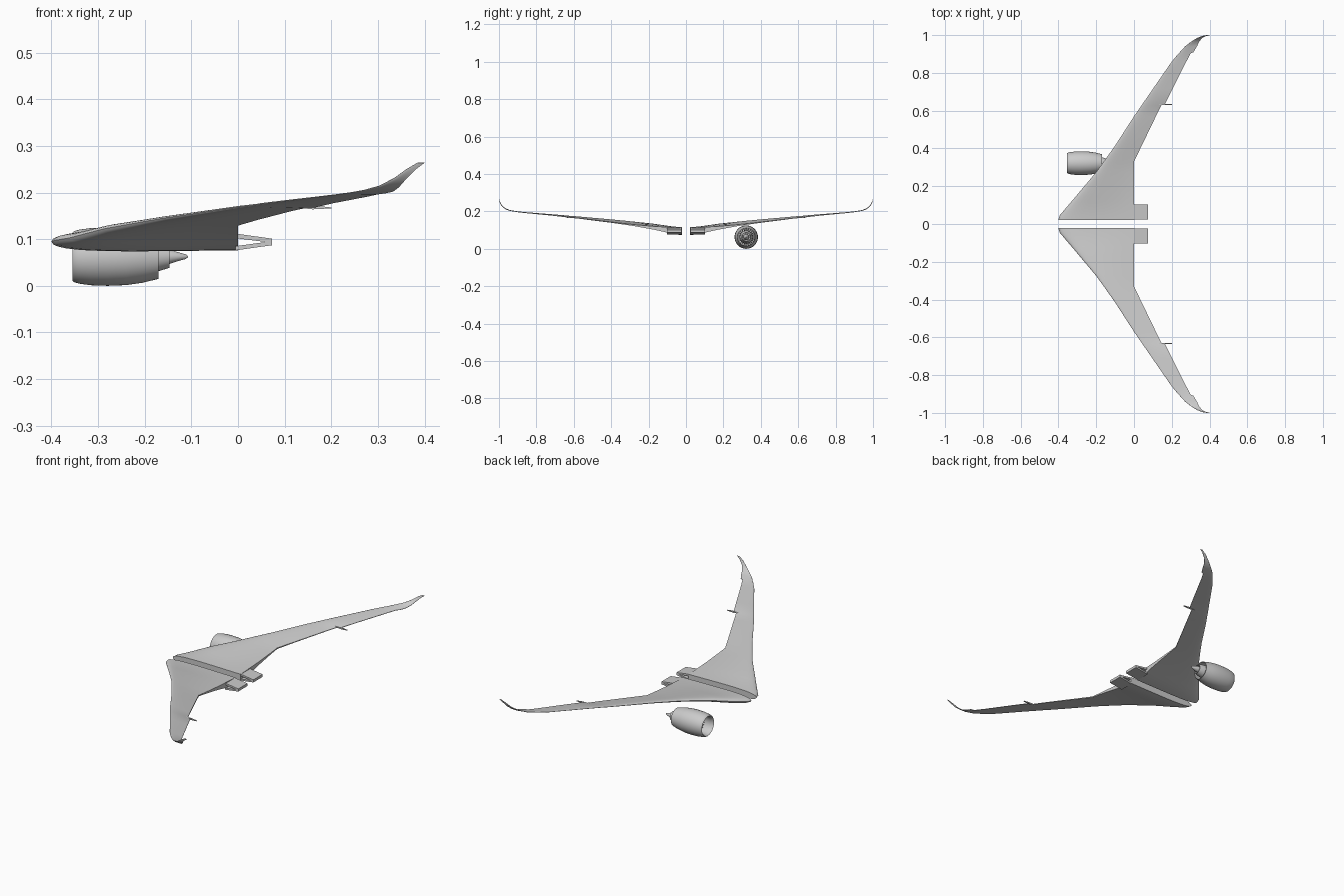
import bpy, bmesh, math
from mathutils import Vector

if "Cube" in bpy.data.objects:
    bpy.data.objects.remove(bpy.data.objects["Cube"])

grey = bpy.data.materials.new("light_grey")
grey.diffuse_color = (0.6, 0.6, 0.6, 1)
grey.use_nodes = True
grey.node_tree.nodes["Principled BSDF"].inputs["Base Color"].default_value = grey.diffuse_color


def make(name, bm, angle=35, mirror=False):
    bmesh.ops.recalc_face_normals(bm, faces=bm.faces)
    me = bpy.data.meshes.new(name)
    bm.to_mesh(me)
    bm.free()
    me.materials.append(grey)
    ob = bpy.data.objects.new(name, me)
    bpy.context.collection.objects.link(ob)
    bpy.ops.object.select_all(action='DESELECT')
    ob.select_set(True)
    bpy.context.view_layer.objects.active = ob
    bpy.ops.object.shade_smooth_by_angle(angle=math.radians(angle))
    if mirror:
        m = ob.modifiers.new("mirror", 'MIRROR')
        m.use_axis = (False, True, False)
        m.use_mirror_merge = False
    return ob


def loft(rings, bm):
    vs = [[bm.verts.new(p) for p in r] for r in rings]
    n = len(vs[0])
    for a, b in zip(vs, vs[1:]):
        for i in range(n):
            j = (i + 1) % n
            bm.faces.new((a[i], a[j], b[j], b[i]))
    return vs


def prism(name, pts, y0, y1, mirror=True):
    """Extrude an (x, z) outline along y."""
    bm = bmesh.new()
    a, b = loft([[(x, y, z) for x, z in pts] for y in (y0, y1)], bm)
    bm.faces.new(a)
    bm.faces.new(b)
    return make(name, bm, 30, mirror)


def lathe(name, prof, closed=False, seg=48):
    """Spin an (x, radius) profile round the engine axis."""
    bm = bmesh.new()
    rings = []
    for x, r in prof:
        rings.append([(x, EY + r * math.cos(2 * math.pi * k / seg),
                       EZ + r * math.sin(2 * math.pi * k / seg)) for k in range(seg)])
    if closed:
        rings.append(rings[0])
    vs = loft(rings, bm)
    if closed:
        bmesh.ops.remove_doubles(bm, verts=bm.verts, dist=1e-6)
    else:
        bm.faces.new(vs[0])
        bm.faces.new(vs[-1])
    return make(name, bm)


# Wing stations: y, leading x, leading z, trailing x, trailing z, half thickness, trailing half thickness
stations = [
    (.022, -.400, .095, .000, .094, .026, .018),
    (.045, -.394, .097, .000, .095, .026, .018),
    (.085, -.360, .103, .000, .099, .025, .016),
    (.120, -.330, .111, .000, .104, .023, .013),
    (.170, -.288, .122, .000, .111, .020, .009),
    (.275, -.200, .138, .000, .125, .014, .004),
    (.330, -.160, .145, .000, .132, .012, .003),
    (.415, -.100, .154, .041, .143, .010, .002),
    (.570, .000, .169, .116, .162, .007, .0015),
    (.628, .040, .174, .144, .168, .006, .0015),
    (.634, .044, .175, .163, .169, .006, .0015),
    (.715, .100, .182, .204, .178, .005, .001),
    (.860, .200, .194, .277, .192, .0035, .001),
    (.903, .236, .199, .300, .197, .003, .001),
    (.910, .243, .200, .315, .199, .003, .001),
    (.940, .270, .205, .333, .203, .003, .001),
    (.965, .302, .214, .345, .212, .003, .001),
    (.985, .335, .231, .360, .229, .003, .001),
    (.995, .361, .250, .380, .249, .0025, .001),
    (1.0, .385, .264, .400, .264, .001, .0005),
]
chord = [0, .01, .035, .08, .16, .28, .42, .58, .74, .88, 1]
bm = bmesh.new()
rings = []
for i, (y, xl, zl, xt, zt, t, te) in enumerate(stations):
    a, b = stations[max(i - 1, 0)], stations[min(i + 1, len(stations) - 1)]
    d = Vector((b[0] - a[0], b[2] - a[2])).normalized()
    if y < .9:
        d = Vector((1, 0))
    ny, nz = -d.y, d.x                       # section normal follows the winglet curve
    up, low = [], []
    for u in chord:
        h = t * 2.6 * (math.sqrt(u) - u) * (1 - .35 * u) + te * u
        h = min(h, t) if u < .5 else h
        c = Vector((xl + (xt - xl) * u, y, zl + (zt - zl) * u))
        o = Vector((0, ny, nz)) * h
        up.append(c + o)
        low.append(c - o)
    rings.append(up + low[:0:-1])
vs = loft(rings, bm)
bm.faces.new(vs[0])
bm.faces.new(vs[-1])
top = max(v.co.y for v in bm.verts)
for v in bm.verts:
    v.co.y = min(v.co.y, 1.0)
make("wing", bm, 40, True)

# Inboard flap: hollow wedge behind the root
prism("inboard_flap", [(-.005, .112), (.073, .101), (.073, .087), (-.005, .076),
                       (-.005, .085), (.060, .094), (-.005, .102)], .025, .102)
# Small fairing on the outer trailing edge
prism("trailing_fairing", [(.125, .172), (.165, .172), (.200, .168), (.200, .166),
                           (.160, .164), (.125, .168)], .629, .635)

# Engine, on one side only
EY, EZ = .322, .0625
lathe("nacelle", [(-.355, .051), (-.352, .0545), (-.340, .058), (-.315, .0613), (-.280, .0625),
                  (-.240, .0610), (-.205, .056), (-.170, .0475), (-.170, .0455), (-.205, .050),
                  (-.250, .052), (-.300, .049), (-.335, .046), (-.350, .0475)], True)
lathe("fan_disc", [(-.292, .051), (-.284, .051)])
lathe("spinner", [(-.322, .001), (-.318, .005), (-.308, .010), (-.290, .015)])
lathe("core_cowl", [(-.285, .030), (-.240, .036), (-.200, .035), (-.170, .031), (-.147, .024),
                    (-.147, .022), (-.165, .021)])
lathe("exhaust_cone", [(-.168, .016), (-.147, .0155), (-.130, .010), (-.112, .005), (-.107, .001)])


def blades(name, x, depth, r0, r1, count):
    bm = bmesh.new()
    for k in range(count):
        a = 2 * math.pi * k / count
        pts = []
        for r, s in ((r0, 1), (r1, 1), (r1, -1), (r0, -1)):
            b = a + s * .07
            pts.append(bm.verts.new((x + s * depth / 2, EY + r * math.cos(b), EZ + r * math.sin(b))))
        bm.faces.new(pts)
    make(name, bm)


blades("fan_blades", -.298, .012, .012, .048, 22)
blades("outlet_vanes", -.225, .020, .034, .051, 24)
